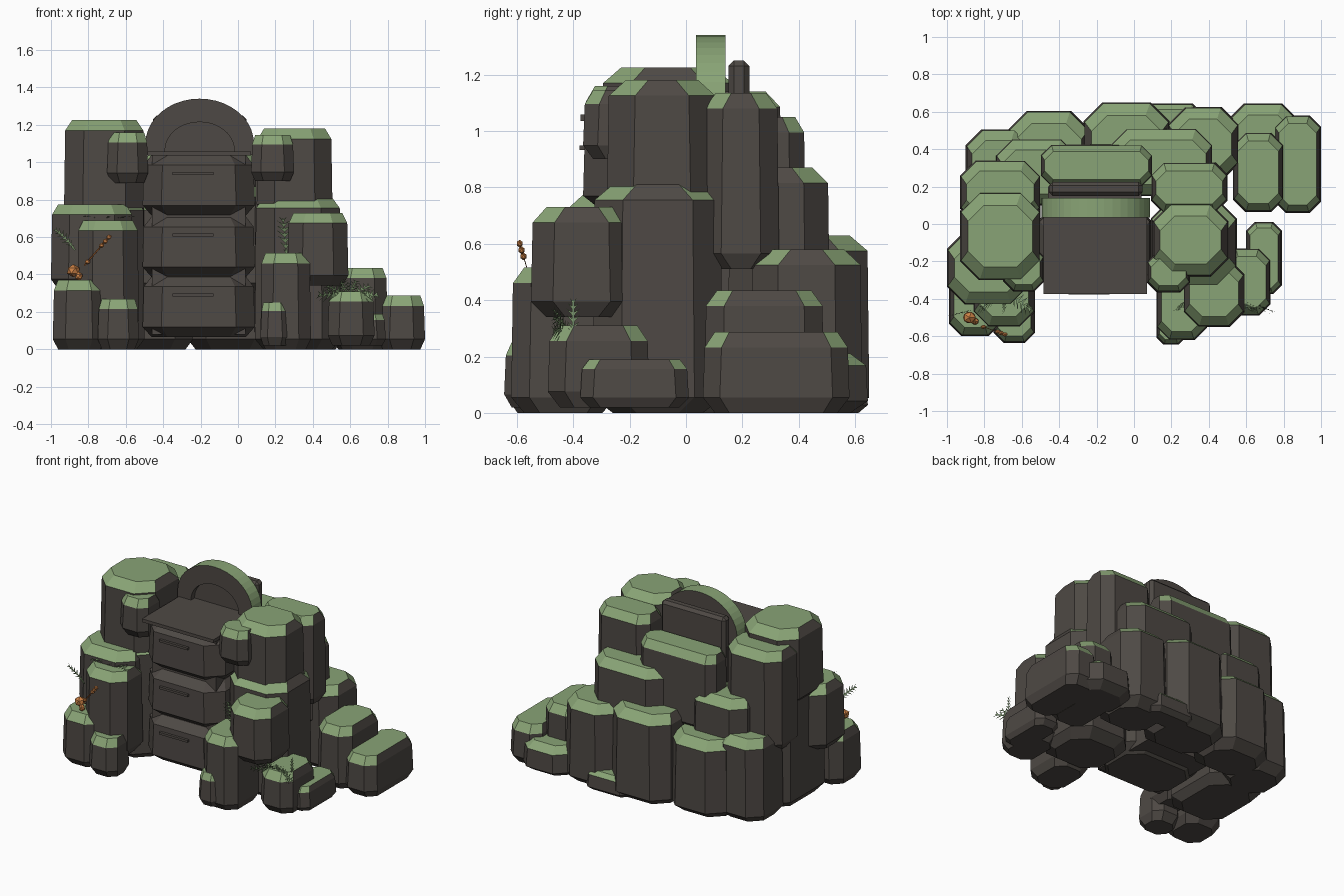
import bpy, bmesh, math
from mathutils import Vector

cube = bpy.data.objects.get("Cube")
if cube:
    bpy.data.objects.remove(cube, do_unlink=True)


def material(name, rgb):
    m = bpy.data.materials.new(name)
    m.use_nodes = True
    m.diffuse_color = (*rgb, 1)
    m.node_tree.nodes["Principled BSDF"].inputs["Base Color"].default_value = (*rgb, 1)
    return m


STONE = material("dark stone", (0.076, 0.066, 0.058))
MOSS = material("moss green", (0.25, 0.37, 0.18))
FERN = material("fern green", (0.20, 0.31, 0.15))
ORANGE = material("fungus orange", (0.60, 0.22, 0.06))
TWIG = material("rusty brown", (0.25, 0.08, 0.02))


def finish(name, bm, mats, rule=None):
    """Turn a bmesh into a flat shaded object, colouring faces by rule."""
    bmesh.ops.recalc_face_normals(bm, faces=bm.faces)
    for f in bm.faces:
        f.normal_update()
        if rule:
            f.material_index = rule(f)
    mesh = bpy.data.meshes.new(name)
    bm.to_mesh(mesh)
    bm.free()
    for m in mats:
        mesh.materials.append(m)
    ob = bpy.data.objects.new(name, mesh)
    bpy.context.collection.objects.link(ob)
    return ob


def loft(bm, rings):
    """Skin equal-length rings of points and cap both ends."""
    rows = [[bm.verts.new(p) for p in ring] for ring in rings]
    n = len(rows[0])
    for a, b in zip(rows, rows[1:]):
        for i in range(n):
            j = (i + 1) % n
            bm.faces.new((a[i], a[j], b[j], b[i]))
    bm.faces.new(rows[0][::-1])
    bm.faces.new(rows[-1])


def octagon(x0, x1, y0, y1, z, cut):
    return [(x0 + cut, y0, z), (x1 - cut, y0, z), (x1, y0 + cut, z), (x1, y1 - cut, z),
            (x1 - cut, y1, z), (x0 + cut, y1, z), (x0, y1 - cut, z), (x0, y0 + cut, z)]


def rock(name, x0, x1, y0, y1, z0, z1, mossy=True):
    """Eight sided boulder, chamfered above and below, with a moss cap."""
    small = min(x1 - x0, y1 - y0)
    cut = min(0.1, 0.24 * small)
    ix, iy = 0.1 * small, min(0.07, 0.17 * small)
    h = min(0.055, 0.2 * (z1 - z0))
    t = 0.006
    rings = [octagon(x0 + ix, x1 - ix, y0 + iy, y1 - iy, z0, cut * 0.85),
             octagon(x0, x1, y0, y1, z0 + h, cut),
             octagon(x0 + t, x1 - t, y0 + t, y1 - t, z1 - h, cut),
             octagon(x0 + ix, x1 - ix, y0 + iy, y1 - iy, z1, cut * 0.85)]
    bm = bmesh.new()
    loft(bm, rings)
    # moss grows on upward faces except the steep side chamfers
    return finish(name, bm, [STONE, MOSS],
                  lambda f: int(mossy and f.normal.z > 0.2 and abs(f.normal.x) < 0.8))


def box(name, x0, x1, y0, y1, z0, z1, mat=STONE, bevel=0.0):
    bm = bmesh.new()
    loft(bm, [[(x0, y0, z), (x1, y0, z), (x1, y1, z), (x0, y1, z)] for z in (z0, z1)])
    if bevel:
        bmesh.ops.bevel(bm, geom=bm.edges[:], offset=bevel, segments=1, affect='EDGES')
    return finish(name, bm, [mat])


# Twin towers
rock("right_tower", -0.93, -0.50, -0.30, 0.17, 0.70, 1.225)
rock("right_tower_rear", -0.93, -0.50, 0.0, 0.34, 0.45, 1.14)
rock("right_tower_base", -0.92, -0.50, -0.33, 0.25, 0.0, 0.80)
rock("right_tower_knob", -0.70, -0.48, -0.36, -0.12, 0.89, 1.16)
rock("left_tower", 0.10, 0.505, -0.28, 0.11, 0.72, 1.18)
rock("left_tower_rear", 0.09, 0.50, 0.06, 0.33, 0.51, 1.135)
rock("left_tower_base", 0.09, 0.55, -0.33, 0.13, 0.0, 0.81)
rock("left_tower_knob", 0.07, 0.30, -0.365, -0.15, 0.90, 1.145)

# Front boulders on the right side
rock("right_shoulder", -1.0, -0.56, -0.43, -0.04, 0.32, 0.775)
rock("right_front_pillar", -0.86, -0.53, -0.55, -0.22, 0.10, 0.69)
rock("right_front_boulder", -0.99, -0.71, -0.60, -0.27, 0.0, 0.37)
rock("right_front_stone", -0.75, -0.53, -0.635, -0.40, 0.0, 0.27)

# Front boulders on the left side
rock("left_shoulder", 0.265, 0.59, -0.55, -0.19, 0.34, 0.73)
rock("left_front_pillar", 0.12, 0.39, -0.62, -0.25, 0.0, 0.515)
rock("left_front_stone", 0.12, 0.275, -0.645, -0.48, 0.02, 0.25)
rock("left_front_boulder", 0.48, 0.73, -0.49, -0.13, 0.02, 0.31)
rock("left_low_stone", 0.60, 0.79, -0.375, 0.01, 0.02, 0.19)

# Side steps
rock("side_step_upper", 0.53, 0.80, 0.065, 0.49, 0.0, 0.435)
rock("side_step_lower", 0.75, 1.0, 0.06, 0.58, 0.0, 0.287)
rock("side_step_rear", 0.50, 0.88, 0.28, 0.645, 0.0, 0.21)

# Rear terraces, low to high
rock("rear_low_left", 0.18, 0.56, 0.23, 0.625, 0.0, 0.58)
rock("rear_low_middle", -0.27, 0.19, 0.22, 0.65, 0.0, 0.63)
rock("rear_low_right", -0.67, -0.24, 0.20, 0.605, 0.0, 0.54)
rock("rear_low_corner", -0.90, -0.55, 0.12, 0.505, 0.0, 0.58)
rock("rear_small_ledge", 0.02, 0.36, 0.45, 0.645, 0.0, 0.14)
rock("rear_middle_left", -0.13, 0.42, 0.15, 0.51, 0.30, 0.87)
rock("rear_middle_right", -0.74, -0.30, 0.10, 0.455, 0.30, 0.80)
rock("rear_upper", -0.50, 0.10, 0.20, 0.425, 0.50, 1.05)

# Drawer stack with handles and lid
for i, z in enumerate((0.065, 0.385, 0.715)):
    rock(f"drawer_{i + 1}", -0.51, 0.09, -0.365, 0.12, z, z + 0.325, mossy=False)
    hz = z + 0.225
    box(f"drawer_handle_{i + 1}", -0.35, -0.13, -0.378, -0.355, hz - 0.008, hz + 0.008)
box("drawer_core", -0.46, 0.04, -0.30, 0.20, 0.08, 1.04)
box("lid", -0.485, 0.07, -0.375, 0.10, 1.035, 1.058)


def arch_line(rx, rz, base, y, n=20):
    pts = [(-0.205 + rx * math.cos(math.pi * i / n), y, base + rz * math.sin(math.pi * i / n))
           for i in range(n + 1)]
    return [(pts[0][0], y, 1.04)] + pts + [(pts[-1][0], y, 1.04)]


# Arched crest: mossy rim, stone face, recessed panel
bm = bmesh.new()
loops = [arch_line(0.29, 0.24, 1.10, 0.035), arch_line(0.29, 0.24, 1.10, 0.14),
         arch_line(0.185, 0.15, 1.065, 0.14), arch_line(0.185, 0.15, 1.065, 0.035)]
loft(bm, [list(section) for section in zip(*loops)])
finish("crest_arch", bm, [STONE, MOSS],
       lambda f: int(abs(f.normal.y) < 0.5 and f.calc_center_median().z > 1.06
                     and f.normal.dot(f.calc_center_median() - Vector((-0.205, 0.09, 1.05))) > 0))
bm = bmesh.new()
loft(bm, [arch_line(0.19, 0.155, 1.065, y) for y in (0.075, 0.13)])
finish("crest_panel", bm, [STONE])
box("crest_back_plate", -0.455, 0.045, 0.15, 0.225, 0.95, 1.25, bevel=0.02)


def fern(name, base, tip, width, side, pairs=7):
    """Frond: thin stem with paired pointed leaflets, drooping at the tip."""
    a, b, side = Vector(base), Vector(tip), Vector(side).normalized()
    step = (b - a) / pairs
    bm = bmesh.new()

    def spine(t):
        return a.lerp(b, t) + Vector((0, 0, 0.25 * (b - a).length * t * (1 - t)))

    for i in range(pairs):
        p, q = spine(i / pairs), spine((i + 0.6) / pairs)
        reach = width * math.sin(math.pi * (i + 1) / (pairs + 1.5))
        for s in (-1, 1):
            end = q + side * s * reach + step * 0.7
            bm.faces.new([bm.verts.new(v) for v in (p, end, q)])
        r = spine((i + 1) / pairs)
        w = side * 0.004
        bm.faces.new([bm.verts.new(v) for v in (p - w, p + w, r + w, r - w)])
    finish(name, bm, [FERN])


# Ferns growing from the ledges
fern("shoulder_fern", (-0.87, -0.46, 0.53), (-0.98, -0.49, 0.64), 0.03, (1, 0, 1))
for i, dx in enumerate((-0.14, 0.0, 0.14)):
    fern(f"pillar_fern_{i}", (-0.69, -0.36, 0.68), (-0.69 + dx, -0.46, 0.71), 0.05, (0.4, 1, 0))
fern("wall_fern", (0.26, -0.42, 0.50), (0.24, -0.46, 0.70), 0.045, (1, 0.4, 0))
for i in range(6):
    ang = math.pi * (0.1 + 0.16 * i)
    fern(f"boulder_fern_{i}", (0.59, -0.41, 0.27),
         (0.59 + 0.17 * math.cos(ang), -0.47, 0.25 + 0.12 * math.sin(ang)),
         0.045, (-math.sin(ang), 0.3, math.cos(ang)))
fern("standing_fern", (0.70, -0.40, 0.24), (0.70, -0.40, 0.40), 0.025, (0, 1, 0))


def ball(name, centre, scale, mat):
    bm = bmesh.new()
    bmesh.ops.create_icosphere(bm, subdivisions=1, radius=1)
    for v in bm.verts:
        v.co = Vector(c + k * s for c, k, s in zip(centre, v.co, scale))
    finish(name, bm, [mat])


# Orange fungus and a twig with buds
ball("fungus_cap", (-0.88, -0.50, 0.42), (0.038, 0.035, 0.035), ORANGE)
ball("fungus_small", (-0.85, -0.52, 0.39), (0.022, 0.02, 0.025), ORANGE)
start, end = Vector((-0.82, -0.545, 0.45)), Vector((-0.69, -0.59, 0.60))
bm = bmesh.new()
loft(bm, [[p + Vector((dx, 0, dz)) for dx, dz in ((-.005, 0), (0, -.005), (.005, 0), (0, .005))]
          for p in (start, end)])
finish("twig", bm, [TWIG])
for i, t in enumerate((0.12, 0.7, 0.85, 1.0)):
    ball(f"twig_bud_{i}", start.lerp(end, t), (0.016, 0.012, 0.014), ORANGE)
